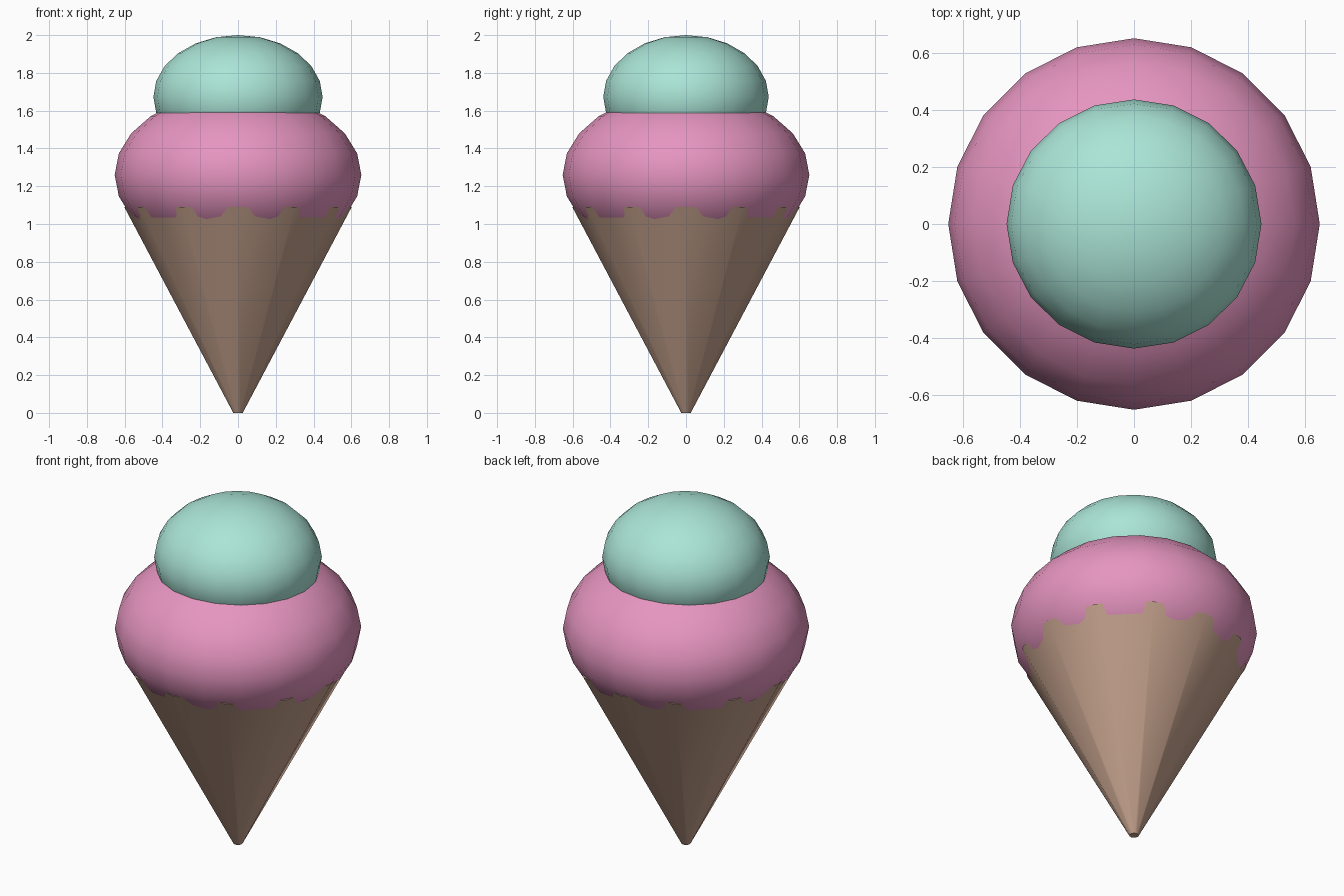
import bpy, math

if "Cube" in bpy.data.objects:
    bpy.data.objects.remove(bpy.data.objects["Cube"])


def material(name, rgb):
    m = bpy.data.materials.new(name)
    lin = [((c / 255 + 0.055) / 1.055) ** 2.4 for c in rgb]
    m.diffuse_color = (*lin, 1)
    m.use_nodes = True
    m.node_tree.nodes["Principled BSDF"].inputs["Base Color"].default_value = m.diffuse_color
    return m


wafer = material("wafer_brown", (197, 162, 141))
pink = material("strawberry_pink", (230, 149, 192))
mint = material("mint_green", (171, 229, 215))


def finish(name, mat):
    ob = bpy.context.object
    ob.name = name
    ob.data.materials.append(mat)
    bpy.ops.object.transform_apply(location=False, rotation=True, scale=True)
    bpy.ops.object.shade_smooth_by_angle(angle=math.radians(40))


def scoop(name, mat, z, size):
    # squashed ball with its poles up and down
    bpy.ops.mesh.primitive_uv_sphere_add(segments=20, ring_count=12, radius=1, location=(0, 0, z))
    bpy.context.object.scale = size
    finish(name, mat)


# twelve-sided cone with a blunt tip
bpy.ops.mesh.primitive_cone_add(vertices=12, radius1=0.025, radius2=0.602, depth=1.09,
                                location=(0, 0, 0.545))
finish("wafer_cone", wafer)

# two stacked scoops
scoop("lower_scoop", pink, 1.26, (0.653, 0.653, 0.44))
scoop("upper_scoop", mint, 1.673, (0.448, 0.438, 0.327))
